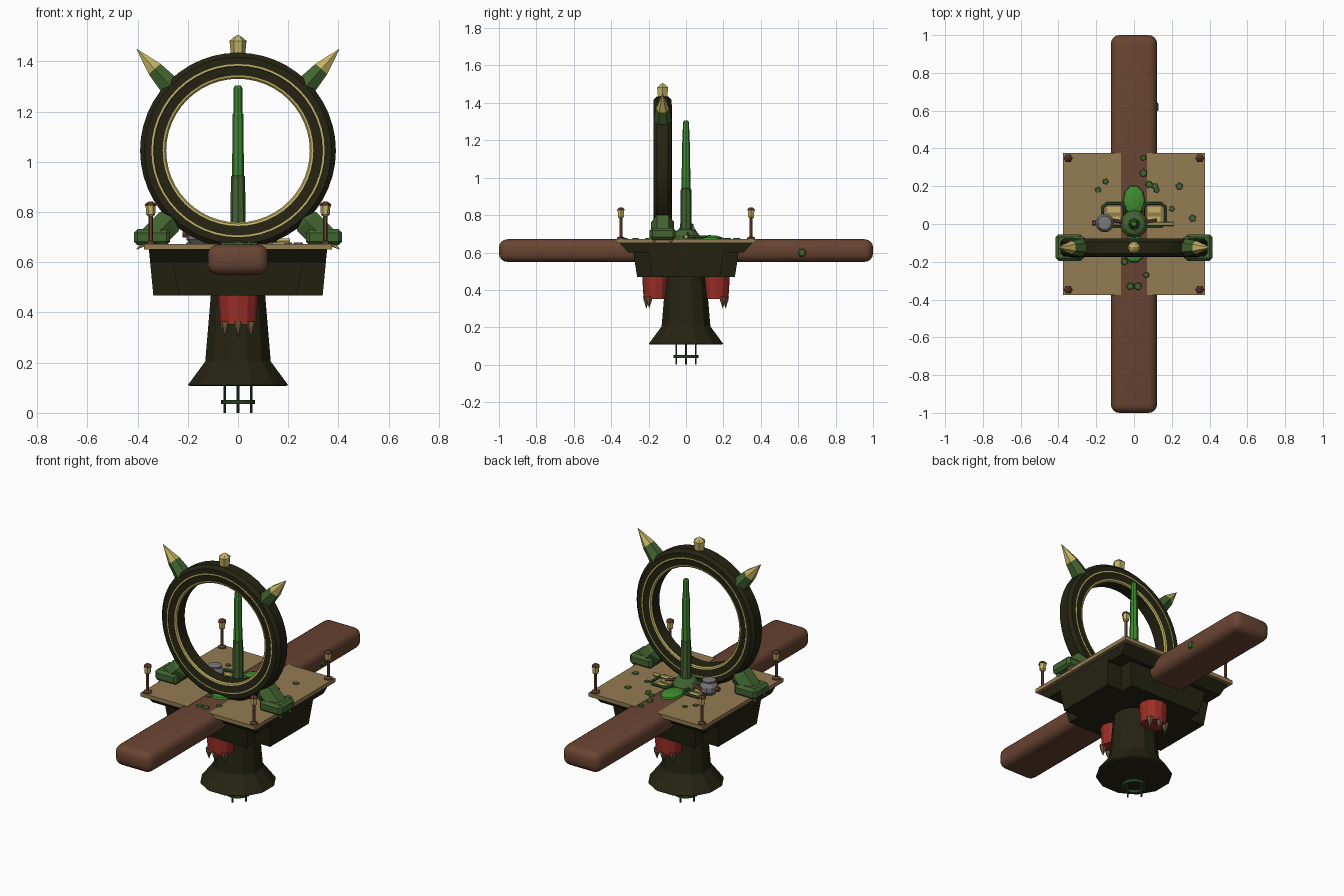
import bpy, bmesh, math, random
from mathutils import Vector, Matrix

cube = bpy.data.objects.get("Cube")
if cube:
    bpy.data.objects.remove(cube)
random.seed(4)


def material(name, r, g, b):
    m = bpy.data.materials.new(name)
    m.diffuse_color = (r, g, b, 1)
    m.use_nodes = True
    bsdf = next(n for n in m.node_tree.nodes if n.type == 'BSDF_PRINCIPLED')
    bsdf.inputs["Base Color"].default_value = (r, g, b, 1)
    return m


PLANK = material("tan plank", .29, .2, .085)
WOOD = material("brown wood", .14, .058, .032)
DARK = material("dark olive", .018, .017, .006)
GREEN = material("moss green", .055, .125, .03)
BRIGHT = material("bright green", .05, .26, .03)
DEEP = material("deep green", .02, .055, .015)
RED = material("red cloth", .33, .027, .02)
GOLD = material("pale gold", .55, .45, .13)
GREY = material("grey metal", .2, .19, .19)
BRONZE = material("bronze", .15, .1, .045)


def finish(name, bm, mats, matrix=None):
    bmesh.ops.remove_doubles(bm, verts=bm.verts, dist=1e-5)
    bmesh.ops.recalc_face_normals(bm, faces=bm.faces)
    if matrix:
        bm.transform(matrix)
    mesh = bpy.data.meshes.new(name)
    bm.to_mesh(mesh)
    bm.free()
    for m in mats:
        mesh.materials.append(m)
    ob = bpy.data.objects.new(name, mesh)
    bpy.context.collection.objects.link(ob)
    return ob


def aim(start, direction):
    turn = Vector(direction).to_track_quat('Z', 'Y').to_matrix().to_4x4()
    return Matrix.Translation(start) @ turn


def lathe(name, profile, sides, mats, loc=(0, 0, 0), direction=(0, 0, 1),
          closed=False, bands=None, scale=(1, 1, 1), twist=0.0):
    """Revolve (radius, height) points; bands gives a material per step."""
    bm = bmesh.new()
    rings = []
    for k in range(sides):
        a = twist + math.tau * k / sides
        rings.append([bm.verts.new((r * math.cos(a), r * math.sin(a), h)) for r, h in profile])
    steps = len(profile) if closed else len(profile) - 1
    for k in range(sides):
        a, b = rings[k], rings[(k + 1) % sides]
        for i in range(steps):
            j = (i + 1) % len(profile)
            f = bm.faces.new((a[i], b[i], b[j], a[j]))
            f.material_index = bands[i] if bands else 0
    if not closed:
        for end in (0, -1):
            if profile[end][0] > 0:
                cap = bm.faces.new([r[end] for r in rings])
                cap.material_index = bands[end] if bands else 0
    bmesh.ops.dissolve_degenerate(bm, edges=bm.edges, dist=1e-6)
    return finish(name, bm, mats, aim(loc, direction) @ Matrix.Diagonal((*scale, 1)))


def rod(name, a, b, radius, mat, sides=6):
    a, b = Vector(a), Vector(b)
    return lathe(name, [(radius, 0), (radius, (b - a).length)], sides, [mat], a, b - a)


def block(name, low, high, mat, bevel=0, taper=(1, 1), segments=1):
    """Box between two corners; taper shrinks its bottom face."""
    low, high = Vector(low), Vector(high)
    bm = bmesh.new()
    bmesh.ops.create_cube(bm, size=1)
    for v in bm.verts:
        if v.co.z < 0:
            v.co.x *= taper[0]
            v.co.y *= taper[1]
    mid, size = (low + high) / 2, high - low
    bm.transform(Matrix.Translation(mid) @ Matrix.Diagonal((*size, 1)))
    if bevel:
        bmesh.ops.bevel(bm, geom=bm.edges[:], offset=bevel, segments=segments,
                        profile=.5, affect='EDGES')
    return finish(name, bm, [mat])


def tube(name, points, radius, mat, cyclic=True):
    curve = bpy.data.curves.new(name, 'CURVE')
    curve.dimensions = '3D'
    curve.bevel_depth, curve.bevel_resolution = radius, 1
    s = curve.splines.new('POLY')
    s.points.add(len(points) - 1)
    for p, co in zip(s.points, points):
        p.co = (*co, 1)
    s.use_cyclic_u = cyclic
    curve.materials.append(mat)
    ob = bpy.data.objects.new(name, curve)
    bpy.context.collection.objects.link(ob)
    return ob


def smooth(ob):
    bpy.ops.object.select_all(action='DESELECT')
    ob.select_set(True)
    bpy.context.view_layer.objects.active = ob
    bpy.ops.object.shade_smooth_by_angle()


# Long rounded beam and the two deck halves beside it
smooth(block("beam", (-.122, -1, .55), (.122, 1, .671), WOOD, .045, segments=4))
for side, low, high in (("right", -.375, -.07), ("left", .07, .375)):
    block(side + "_deck", (low, -.375, .65), (high, .375, .673), PLANK)

# Dark cross-shaped support under the deck
block("support_wide", (-.355, -.21, .468), (.355, .21, .652), DARK, taper=(.95, .86))
block("support_long", (-.27, -.29, .468), (.27, .29, .652), DARK, taper=(.87, .9))
block("support_rim", (-.355, -.355, .6), (.355, .355, .651), DARK, taper=(.97, .87))

# Flared trunk with the little cage below
lathe("trunk", [(.2, .108), (.206, .112), (.135, .205), (.112, .47)], 12, [DARK],
      twist=math.pi / 12)
for k in range(4):
    a = k * math.pi / 2
    x, y = .052 * math.cos(a), .052 * math.sin(a)
    rod(f"cage_leg_{k}", (x, y, 0), (x, y, .12), .005, DEEP)
lathe("cage_ring", [(.068, .035), (.068, .052), (.052, .052), (.052, .035)], 16,
      [DEEP], closed=True)

# Red cloth bays with hanging teeth, front and back
for name, s in (("front", -1), ("back", 1)):
    lathe(name + "_cloth", [(.072, .352), (.08, .47)], 12, [RED],
          (0, s * .162, 0), scale=(1, .9, 1))
    for x in (-.052, 0, .052):
        lathe(f"{name}_tooth", [(.02, .365), (.017, .345), (0, .3)], 6, [BRONZE],
              (x, s * (.212 - abs(x) * .3), 0))

# Upright ring with gold bands on both faces
half = [(.39, .03), (.372, .048), (.349, .048), (.345, .049), (.337, .049), (.333, .046),
        (.3, .043), (.292, .041), (.286, .034)]
profile = half + [(r, -h) for r, h in reversed(half)]
bands = [int(i in (3, 6, 7, 9, 10, 13)) for i in range(len(profile))]
lathe("ring", profile, 48, [DARK, GOLD], (0, -.125, 1.045), (0, -1, 0), True, bands)
lathe("ring_finial", [(.028, 0), (.034, .06), (.018, .074), (0, .085)], 6, [GOLD],
      (0, -.125, 1.422))

# Horns, feet and claws that hold the ring
for name, s in (("right", -1), ("left", 1)):
    lathe(name + "_horn", [(.05, 0), (.036, .105), (0, .215)], 6, [GREEN, GOLD],
          (s * .262, -.125, 1.292), (s * .142, 0, .158), bands=[0, 1])
    x1, x2 = sorted((s * .27, s * .415))
    block(name + "_foot", (x1, -.195, .668), (x2, -.055, .732), GREEN, .015)
    lathe(name + "_brace", [(.062, 0), (.062, .1), (.045, .125)], 6, [GREEN],
          (s * .345, -.125, .69), (-s * .7, 0, .72))
    for y in (-.17, -.08):
        lathe(name + "_claw", [(.014, 0), (0, .04)], 5, [GOLD],
              (s * .375, y, .675), (s, 0, -.8))

# Corner lanterns
for x in (-.348, .348):
    for y in (-.348, .348):
        lathe("lantern_post", [(.024, .67), (.024, .68), (.009, .686), (.009, .785)], 6,
              [WOOD], (x, y, 0))
        lathe("lantern_lamp", [(.01, .782), (.018, .79), (.02, .824)], 6, [GOLD], (x, y, 0))
        lathe("lantern_cap", [(.024, .824), (.022, .832), (.008, .842)], 6, [WOOD], (x, y, 0))

# Central stepped spire on a dome
lathe("spire", [(.032, .67), (.028, .94), (.024, .945), (.021, 1.19), (.018, 1.195),
                (.017, 1.295), (.011, 1.305)], 8, [GREEN, BRIGHT],
      bands=[0, 0, 1, 1, 1, 1])
lathe("spire_dome", [(.073, .668), (.073, .69), (.055, .715), (.03, .725)], 12, [GREEN])
lathe("back_leaf", [(.06, 0), (.055, .012), (.03, .022), (0, .025)], 10, [BRIGHT],
      (0, .125, .668), scale=(1, 1.4, 1))
lathe("front_leaf", [(.08, 0), (.07, .012), (.03, .02), (0, .022)], 10, [BRIGHT],
      (0, -.13, .668), scale=(.8, 1, 1))

# Rounded tube frames with gold plates
for s in (-1, 1):
    corners = [(.05, .01), (.05, .09), (.07, .108), (.145, .108), (.165, .09),
               (.165, .01), (.145, -.012), (.07, -.012)]
    tube("tube_frame", [(s * x, y, .685) for x, y in corners], .008, DEEP)
    x1, x2 = sorted((s * .075, s * .14))
    for y in (.01, .06):
        block("gold_plate", (x1, y, .672), (x2, y + .03, .68), GOLD)
    rod("root", (0, 0, .715), (s * .12, .02, .68), .009, WOOD)
rod("gold_rod", (.07, 0, .685), (.208, 0, .685), .011, GOLD)

# Grey pot
lathe("pot", [(.035, .672), (.05, .69), (.05, .72), (.036, .742), (.038, .752), (.025, .755)],
      10, [GREY], (-.155, .005, 0))
rod("pot_handle", (-.19, .005, .71), (-.222, .005, .71), .014, WOOD)

# Fallen leaves on the deck, with one on the beam's side
spots = [(-.15, .225), (-.19, .18), (.05, .35), (.05, .27), (.08, .21), (.11, .2), (.12, .18),
         (.2, .08), (.24, .2), (.31, .03), (.065, -.27), (-.02, -.33), (.02, -.33), (-.05, -.2)]
for x, y in spots:
    r = random.uniform(.016, .024)
    lathe("leaf", [(r, .67), (r * .8, .678)], 5, [GREEN], (x, y, 0),
          twist=random.random() * 6)
lathe("beam_leaf", [(.024, 0), (.018, .009)], 6, [GREEN], (.12, .62, .6), (1, 0, 0))
